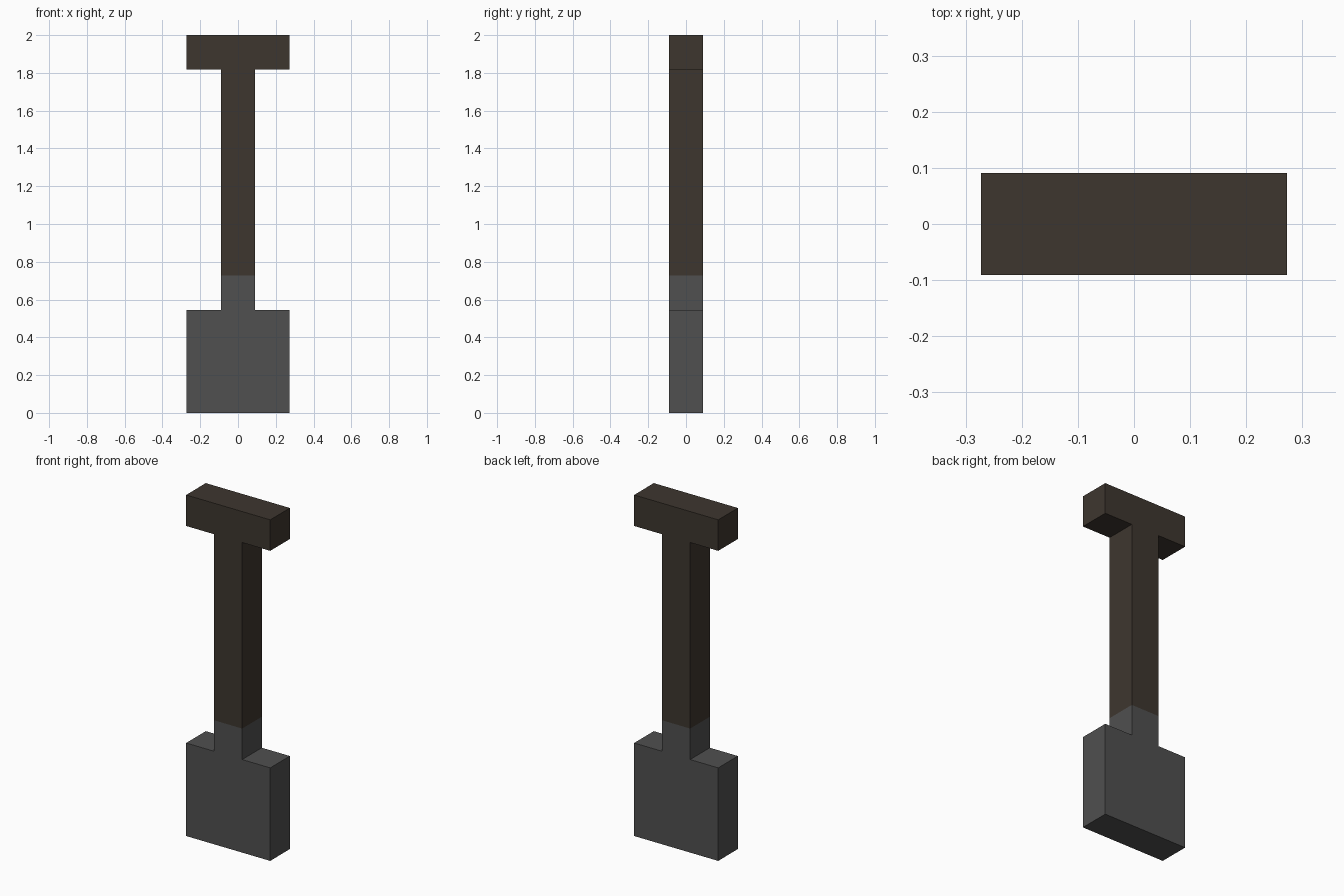
import bpy
import bmesh

if "Cube" in bpy.data.objects:
    bpy.data.objects.remove(bpy.data.objects["Cube"])

U = 2 / 11  # one block; the shovel is 11 blocks tall


def material(name, rgb):
    mat = bpy.data.materials.new(name)
    mat.diffuse_color = (*rgb, 1)
    mat.use_nodes = True
    mat.node_tree.nodes["Principled BSDF"].inputs["Base Color"].default_value = mat.diffuse_color
    return mat


def extruded_part(name, right_side, mat):
    """Mirror a right-hand outline (in blocks) across x and extrude it one block deep."""
    outline = right_side + [(-x, z) for x, z in reversed(right_side)]
    bm = bmesh.new()
    face = bm.faces.new([bm.verts.new((x * U, -U / 2, z * U)) for x, z in outline])
    back = bmesh.ops.extrude_face_region(bm, geom=[face], use_keep_orig=True)["geom"]
    verts = [g for g in back if isinstance(g, bmesh.types.BMVert)]
    bmesh.ops.translate(bm, vec=(0, U, 0), verts=verts)
    bmesh.ops.recalc_face_normals(bm, faces=bm.faces)
    mesh = bpy.data.meshes.new(name)
    bm.to_mesh(mesh)
    bm.free()
    mesh.materials.append(mat)
    obj = bpy.data.objects.new(name, mesh)
    bpy.context.collection.objects.link(obj)
    return obj


wood = material("dark brown wood", (0.048, 0.037, 0.028))
metal = material("dark grey metal", (0.08, 0.08, 0.08))

# Square blade with its short socket
extruded_part("blade", [(1.5, 0), (1.5, 3), (0.5, 3), (0.5, 4)], metal)

# Shaft with the T-shaped grip
extruded_part("handle", [(0.5, 4), (0.5, 10), (1.5, 10), (1.5, 11)], wood)
